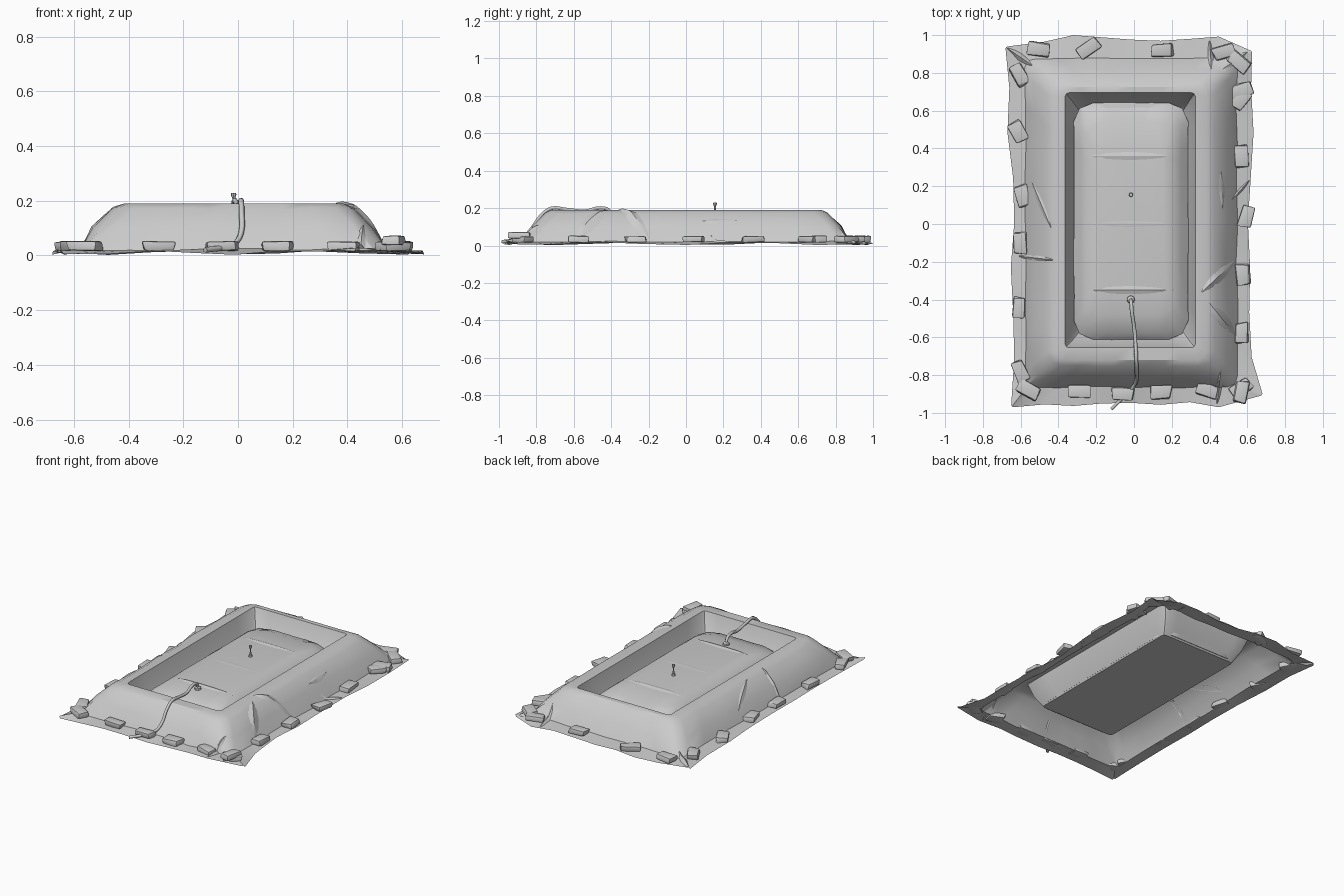
import bpy, bmesh, math, random
from mathutils import Vector
from mathutils.bvhtree import BVHTree

if "Cube" in bpy.data.objects:
    bpy.data.objects.remove(bpy.data.objects["Cube"])

random.seed(4)


def finish(name, bm, angle=30):
    bmesh.ops.recalc_face_normals(bm, faces=bm.faces)
    me = bpy.data.meshes.new(name)
    bm.to_mesh(me)
    bm.free()
    ob = bpy.data.objects.new(name, me)
    bpy.context.collection.objects.link(ob)
    bpy.ops.object.select_all(action='DESELECT')
    ob.select_set(True)
    bpy.context.view_layer.objects.active = ob
    bpy.ops.object.shade_smooth_by_angle(angle=math.radians(angle))
    return ob


def ring(x0, x1, y0, y1, z, r, jitter=0.0, n=7):
    """Rounded rectangle loop, counter-clockwise from the front left corner."""
    centres = [(x0 + r, y0 + r), (x1 - r, y0 + r), (x1 - r, y1 - r), (x0 + r, y1 - r)]
    arcs = [[Vector((cx + r * math.cos(math.radians(180 + 90 * i + 45 * k)),
                     cy + r * math.sin(math.radians(180 + 90 * i + 45 * k)), z))
             for k in range(3)] for i, (cx, cy) in enumerate(centres)]
    pts = []
    for i in range(4):
        pts += arcs[i]
        a, b = arcs[i][2], arcs[(i + 1) % 4][0]
        pts += [a.lerp(b, (k + 1) / (n + 1)) for k in range(n)]
    for p in pts:
        p += Vector([random.uniform(-jitter, jitter) for _ in range(3)])
    return pts


def loft(bm, rings, cap_last=True, cap_first=False):
    loops = [[bm.verts.new(p) for p in r] for r in rings]
    n = len(loops[0])
    for a, b in zip(loops, loops[1:]):
        for i in range(n):
            bm.faces.new((a[i], a[(i + 1) % n], b[(i + 1) % n], b[i]))
    if cap_last:
        bm.faces.new(loops[-1])
    if cap_first:
        bm.faces.new(loops[0][::-1])


# Ragged outer edge of the sheet: outward offsets per side, then corner shifts
edge = ring(-.64, .615, -.955, .97, .01, .012)
side_offsets = [(0, .008, -.005, -.008, .002, -.012, .015), (.008, -.005, 0, -.012, .003, .018, .005),
                (.022, .01, 0, .006, .018, .03, -.005), (.02, .03, 0, -.006, .012, 0, -.006)]
corner_shift = [(-.01, -.015), (.065, .045), (.01, -.05), (-.04, -.03)]
outward = [(0, -1), (1, 0), (0, 1), (-1, 0)]
for s in range(4):
    for k in range(3):
        edge[s * 10 + k] += Vector((*corner_shift[s], 0))
    for k, d in enumerate(side_offsets[s]):
        edge[s * 10 + 3 + k] += Vector((*outward[s], 0)) * d
for i, p in enumerate(edge):
    p.z = .01 + .008 * math.sin(i * 1.9)
edge[9].z = .028

# Sheet draped over the raised bank and down into the basin
bm = bmesh.new()
loft(bm, [edge,
          ring(-.575, .545, -.865, .875, .022, .05, .005),
          ring(-.53, .49, -.815, .825, .10, .07, .007),
          ring(-.455, .425, -.75, .755, .172, .07, .004),
          ring(-.415, .385, -.72, .725, .19, .05),
          ring(-.365, .325, -.655, .695, .19, .02),
          ring(-.335, .30, -.625, .66, .10, .02),
          ring(-.295, .265, -.575, .605, .02, .02)])
tarp = finish("basin_sheet", bm)

# Swollen cover lying inside the basin
bm = bmesh.new()
loft(bm, [ring(-.30, .27, -.59, .615, .03, .06),
          ring(-.318, .286, -.612, .642, .08, .10, .002),
          ring(-.285, .25, -.575, .615, .115, .10, .002),
          ring(-.25, .215, -.48, .54, .142, .08, .002),
          ring(-.19, .165, -.35, .36, .155, .03)], cap_first=True)
cover = finish("inner_cover", bm)


def surface_trees():
    deps = bpy.context.evaluated_depsgraph_get()
    return [BVHTree.FromObject(o, deps) for o in (tarp, cover)]


trees = surface_trees()


def height(x, y):
    hits = [t.ray_cast(Vector((x, y, 1)), Vector((0, 0, -1)))[0] for t in trees]
    return max([h.z for h in hits if h] or [.008])


def fold(name, a, b, w, h, steps=8):
    """Pinched ridge laid on the surface between two plan points."""
    a, b = Vector(a), Vector(b)
    side = Vector((a.y - b.y, b.x - a.x)).normalized()
    bm = bmesh.new()
    rows = []
    for i in range(steps + 1):
        t = i / steps
        c, f = a.lerp(b, t), math.sin(math.pi * (.06 + .88 * t))
        row = []
        for s in (-1, 0, 1):
            p = c + side * s * w * f
            row.append(bm.verts.new((p.x, p.y, height(p.x, p.y) + (h * f if s == 0 else -.001))))
        rows.append(row)
    for p, q in zip(rows, rows[1:]):
        for k in range(2):
            bm.faces.new((p[k], p[k + 1], q[k + 1], q[k]))
    finish(name, bm)


# Creases in the cover, the bank and the sheet corners
folds = [((-.27, .36), (.22, .36), .025, .005), ((-.27, 0), (.22, 0), .02, .003),
         ((-.26, -.35), (.21, -.35), .025, .006),
         ((-.54, .22), (-.44, -.02), .015, .01), ((-.61, -.17), (-.43, -.19), .015, .012),
         ((.36, -.36), (.53, -.2), .03, .015), ((.40, -.42), (.53, -.58), .035, .018),
         ((.46, .28), (.47, .08), .015, .008), ((.52, .13), (.61, .23), .01, .012),
         ((-.67, .93), (-.54, .84), .02, .02), ((.40, .97), (.41, .82), .015, .015),
         ((.60, .91), (.47, .82), .02, .012), ((.44, -.95), (.46, -.78), .015, .015)]
for i, f in enumerate(folds):
    fold(f"fold_{i + 1}", *f)


# Stones weighing down the edge: x, y, turn in degrees
def stone(name, x, y, turn, z=.034):
    bm = bmesh.new()
    bmesh.ops.create_cube(bm, size=1)
    for v in bm.verts:
        v.co += Vector([random.uniform(-.09, .09) for _ in range(3)])
        v.co = Vector((v.co.x * .112, v.co.y * .07, v.co.z * .034))
    bmesh.ops.bevel(bm, geom=bm.edges[:], offset=.01, segments=2, profile=.6, affect='EDGES')
    ob = finish(name, bm, 40)
    ob.location = (x, y, z)
    ob.rotation_euler.z = math.radians(turn)


stones = [(-.56, -.88, -30), (-.29, -.885, 0), (-.06, -.9, 0), (.14, -.89, 0), (.39, -.88, -20), (.57, -.87, 35),
          (-.6, -.78, 115), (-.61, -.445, 85), (-.605, -.1, 90), (-.59, .15, 105), (-.615, .49, 120),
          (-.605, .79, 120), (-.505, .925, -8), (-.24, .93, 35), (.15, .92, 0), (.475, .91, 20), (.555, .86, -40),
          (.57, .71, 15), (.565, .66, 50), (.57, .36, 95), (.595, .04, 75), (.578, -.27, 95), (.568, -.58, 90)]
for i, s in enumerate(stones):
    stone(f"stone_{i + 1}", *s)
stone("stone_top", .57, -.89, 80, .055)

# Hose from the cover over the bank
cu = bpy.data.curves.new("hose", 'CURVE')
cu.dimensions = '3D'
cu.bevel_depth = .01
cu.bevel_resolution = 1
cu.resolution_u = 4
cu.use_fill_caps = True
path = [(-.017, -.40, .15), (-.015, -.415, .19), (-.012, -.46, .201), (0, -.54, .184), (.008, -.64, .193),
        (.012, -.72, .199), (.013, -.775, .16), (.012, -.83, .085), (-.01, -.87, .045), (-.05, -.91, .03),
        (-.12, -.98, .02)]
sp = cu.splines.new('BEZIER')
sp.bezier_points.add(len(path) - 1)
for bp, p in zip(sp.bezier_points, path):
    bp.co = p
    bp.handle_left_type = bp.handle_right_type = 'AUTO'
bpy.context.collection.objects.link(bpy.data.objects.new("hose", cu))


# Small peg standing on the cover, and the collar where the hose enters
def lathe(name, x, y, profile, n=8):
    bm = bmesh.new()
    loft(bm, [[Vector((x + r * math.cos(i * math.tau / n), y + r * math.sin(i * math.tau / n), z))
               for i in range(n)] for r, z in profile], cap_first=True)
    finish(name, bm)


lathe("peg", -.016, .155, [(.012, .15), (.011, .162), (.005, .172), (.004, .205), (.01, .222), (.009, .229)])
lathe("hose_collar", -.017, -.40, [(.022, .148), (.02, .162), (.011, .168)])
